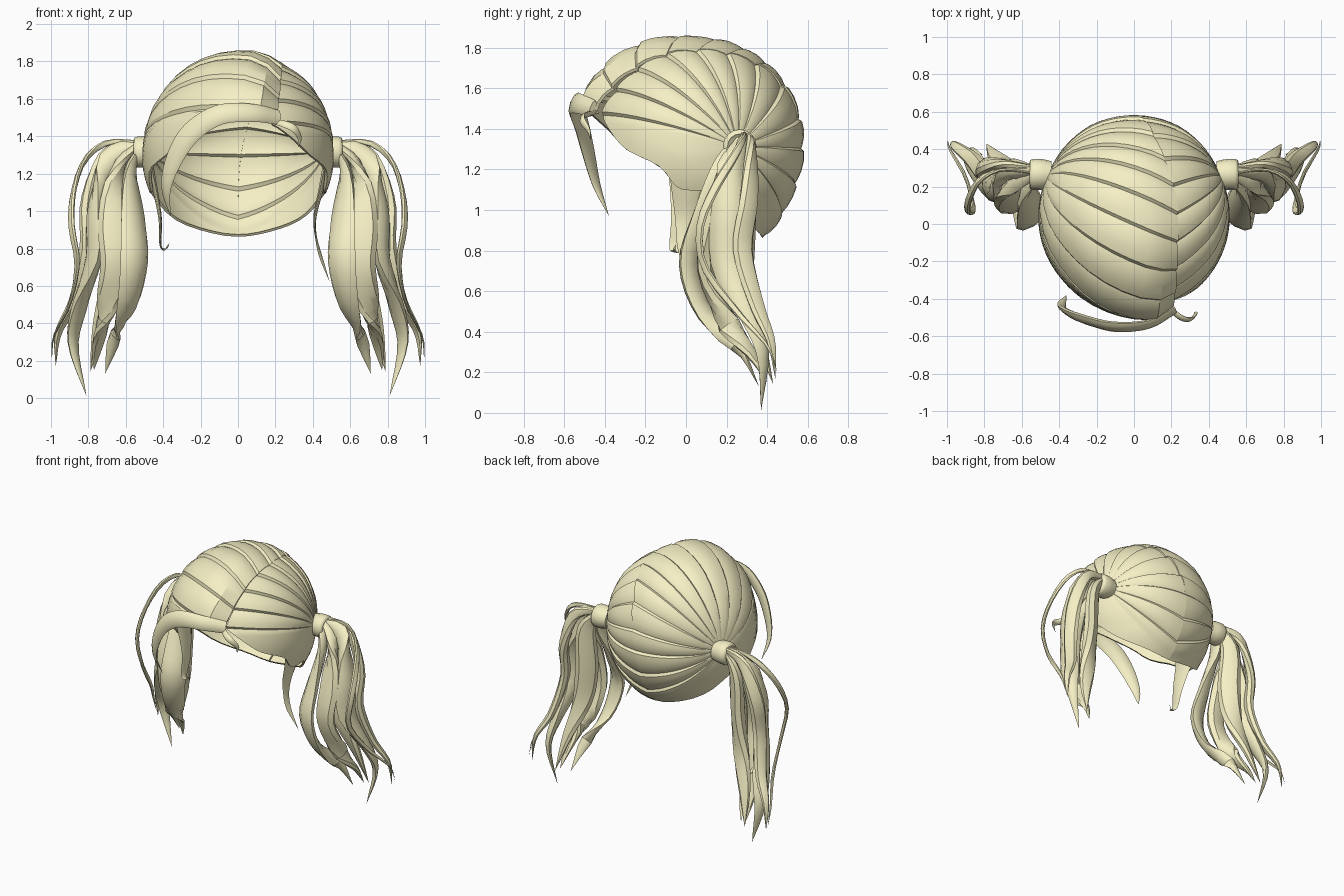
import bpy, bmesh, math
from mathutils import Vector as V

if "Cube" in bpy.data.objects:
    bpy.data.objects.remove(bpy.data.objects["Cube"])

C, R = V((0, 0.05, 1.31)), V((0.51, 0.52, 0.525))   # skull ellipsoid
mat = bpy.data.materials.new("blonde_hair")
mat.diffuse_color = (0.92, 0.87, 0.56, 1)
mat.use_nodes = True
mat.node_tree.nodes["Principled BSDF"].inputs["Base Color"].default_value = mat.diffuse_color


def finish(name, bm, angle=35):
    bmesh.ops.recalc_face_normals(bm, faces=bm.faces[:])
    mesh = bpy.data.meshes.new(name)
    bm.to_mesh(mesh)
    bm.free()
    ob = bpy.data.objects.new(name, mesh)
    bpy.context.collection.objects.link(ob)
    mesh.materials.append(mat)
    bpy.ops.object.select_all(action='DESELECT')
    ob.select_set(True)
    bpy.context.view_layer.objects.active = ob
    bpy.ops.object.shade_smooth_by_angle(angle=math.radians(angle))
    return ob


def spline(pts, u):
    """Catmull-Rom point at u in 0..1"""
    p = [V(q) for q in pts]
    p = [p[0] * 2 - p[1]] + p + [p[-1] * 2 - p[-2]]
    n = len(p) - 3
    i = min(int(u * n), n - 1)
    t = u * n - i
    a, b, c, d = p[i:i + 4]
    return 0.5 * (2 * b + (c - a) * t + (2 * a - 5 * b + 4 * c - d) * t * t
                  + (3 * b - a - 3 * c + d) * t ** 3)


def strand(name, pts, w, thick, s=1, centre=None, root=0.35, peak=0.4, n=18, power=1.8):
    """Flattened tapering lock swept along a path, flat side facing away from centre"""
    pts = [(x * s, y, z) for x, y, z in pts]
    bm = bmesh.new()
    rings = []
    for k in range(n):
        u = k / n
        p = spline(pts, u)
        tan = (spline(pts, min(1, u + .02)) - spline(pts, max(0, u - .02))).normalized()
        out = p - (V((centre[0] * s, centre[1], p.z)) if centre else C)
        side = tan.cross(out).normalized()
        nor = side.cross(tan)
        if u < peak:
            f = root + (1 - root) * math.sin(u / peak * math.pi / 2)
        else:
            f = (1 - ((u - peak) / (1 - peak)) ** power)
        ring = []
        for j in range(8):
            a = j * math.pi / 4
            ring.append(bm.verts.new(p + side * math.cos(a) * w * f
                                     + nor * math.sin(a) * thick * f))
        rings.append(ring)
    tip = bm.verts.new(V(pts[-1]))
    for a, b in zip(rings, rings[1:]):
        for j in range(8):
            bm.faces.new((a[j], a[(j + 1) % 8], b[(j + 1) % 8], b[j]))
    for j in range(8):
        bm.faces.new((rings[-1][j], rings[-1][(j + 1) % 8], tip))
    bm.faces.new(rings[0])
    return finish(name, bm, 40)


def clamp(x):
    return max(0.0, min(1.0, x))


# Off-centre parting running from forehead over the crown to the nape
seam = [(.2, -.45, 1.48), (.23, -.35, 1.65), (.23, -.15, 1.75), (.23, .05, 1.78),
        (.2, .25, 1.76), (.12, .42, 1.65), (.05, .55, 1.45), (.01, .57, 1.25),
        (0, .52, 1.0), (0, .4, .83)]
# Lower edge from nape to temple
under = [(0, .4, .83), (.2, .37, .87), (.38, .26, .95), (.45, .13, 1.09), (.46, .04, 1.1),
         (.45, -.04, 1.12), (.46, -.13, 1.22), (.39, -.3, 1.3), (.31, -.41, 1.4)]


def scalp_half(name, s):
    """Locks with grooves between them, fanning from the hair tie to the parting"""
    tie = V((s * .52 / R.x * .98, .22 / R.y, .01)).normalized()
    edge = []                                   # (point, lock height)
    locks = 12
    for k in range(locks):
        for f, h in ((0, 0), (.1, .85), (.35, 1), (.65, .8), (.9, .35)):
            edge.append((spline(seam, (k + f) / locks), h))
    low = [(x * s, y, z) for x, y, z in under]
    low += [(.2, -.45, 1.48)] if s > 0 else [(-.1, -.47, 1.48), (.08, -.47, 1.48), (.2, -.45, 1.48)]
    for k in range(30):
        edge.append((spline(low, k / 30), .4))
    bm = bmesh.new()
    cols = []
    steps = 12
    for p, h in edge:
        d = p - C
        d = V((d.x / R.x, d.y / R.y, d.z / R.z)).normalized()
        col = []
        for i in range(steps + 2):
            t = .04 + .96 * min(i, steps) / steps
            q = tie.slerp(d, t)
            r = .995 + .035 * h * clamp(1.8 * t - .1)
            r += .16 * clamp(-q.z - .5)          # fuller nape
            if s < 0:                            # fuller side of the parting
                fade = clamp(.2 + (.45 - q.x) * 3)
                r += .02 * clamp(t * 1.5 - .5) * clamp(q.z * 2) * fade
                r += .18 * clamp(-q.y * 1.2) * clamp(.75 + q.x) * clamp(q.z * 2 + .2) * fade
            if i > steps:                        # turned-in rim
                r -= .03
            col.append(bm.verts.new(C + V((q.x * R.x, q.y * R.y, q.z * R.z)) * r))
        cols.append(col)
    for a, b in zip(cols, cols[1:] + cols[:1]):
        for i in range(steps + 1):
            bm.faces.new((a[i], b[i], b[i + 1], a[i + 1]))
    bmesh.ops.remove_doubles(bm, verts=bm.verts[:], dist=.0004)
    ob = finish(name, bm, 28)
    if sum(f.normal.dot(f.center - C) for f in ob.data.polygons) < 0:
        ob.data.flip_normals()


scalp_half("scalp_hair_right", 1)
scalp_half("scalp_hair_left", -1)

# Swept fringe and the small curl beside the parting
strand("fringe", [(.22, -.46, 1.5), (.08, -.535, 1.525), (-.1, -.55, 1.515), (-.25, -.515, 1.42),
                  (-.34, -.48, 1.28), (-.385, -.44, 1.12), (-.36, -.38, .97)],
       .06, .022, root=.7, peak=.5, n=24)
strand("parting_curl", [(.19, -.45, 1.48), (.25, -.5, 1.465), (.3, -.51, 1.44),
                        (.33, -.48, 1.39), (.32, -.47, 1.34)], .022, .01, root=.8)

# Loose strands in front of the ears
strand("ear_strand_right", [(.475, .02, 1.25), (.44, 0, 1.1), (.41, -.01, .95),
                            (.43, -.02, .8), (.49, .02, .62)],
       .12, .02, root=1, peak=.05, power=.6)
strand("ear_strand_left", [(.475, .02, 1.25), (.44, 0, 1.1), (.415, -.02, .95), (.415, -.05, .82),
                           (.39, -.06, .795), (.365, -.05, .83)],
       .12, .02, s=-1, root=1, peak=.05, power=.6)

# Ponytail locks: path, half width, half thickness
tail = {
    "inner_front": ([(.53, .25, 1.33), (.575, .19, 1.2), (.56, .09, .95), (.555, .02, .73),
                     (.59, .09, .5), (.66, .26, .32), (.71, .36, .13)], .09, .04),
    "middle_front": ([(.54, .27, 1.35), (.64, .22, 1.23), (.67, .13, .95), (.66, .1, .7),
                      (.71, .2, .45), (.75, .33, .28), (.77, .4, .15)], .08, .045),
    "middle_back": ([(.54, .29, 1.34), (.62, .3, 1.2), (.63, .28, .9), (.66, .29, .65),
                     (.74, .36, .38), (.79, .43, .14)], .08, .05),
    "outer": ([(.54, .28, 1.36), (.67, .27, 1.29), (.76, .21, 1.02), (.77, .2, .75),
               (.85, .32, .48), (.88, .38, .28), (.81, .37, .01)], .085, .045),
    "outer_back": ([(.54, .3, 1.36), (.7, .32, 1.3), (.8, .31, 1.05), (.81, .28, .8),
                    (.87, .35, .53), (.96, .42, .35), (.975, .44, .17)], .055, .035),
    "loose_wisp": ([(.53, .27, 1.37), (.7, .29, 1.365), (.82, .24, 1.27), (.88, .14, 1.1),
                    (.89, .07, .92), (.86, .09, .72), (.9, .25, .5), (.985, .4, .33),
                    (.995, .45, .2)], .024, .014),
}
for side, s in (("right", 1), ("left", -1)):
    for part, (pts, w, th) in tail.items():
        strand(f"ponytail_{part}_{side}", pts, w, th, s, centre=(.68, .22), n=22)
    # Rounded hair tie
    bm = bmesh.new()
    prof = [(.44, .07), (.48, .08), (.5, .083), (.54, .083), (.555, .076), (.56, .06), (.54, .04)]
    rings = [[bm.verts.new((s * x, .265 + r * math.cos(a * math.pi / 8),
                            1.315 + r * math.sin(a * math.pi / 8))) for a in range(16)]
             for x, r in prof]
    for a, b in zip(rings, rings[1:]):
        for j in range(16):
            bm.faces.new((a[j], a[(j + 1) % 16], b[(j + 1) % 16], b[j]))
    bm.faces.new(rings[0])
    bm.faces.new(rings[-1])
    finish(f"hair_tie_{side}", bm, 50)
